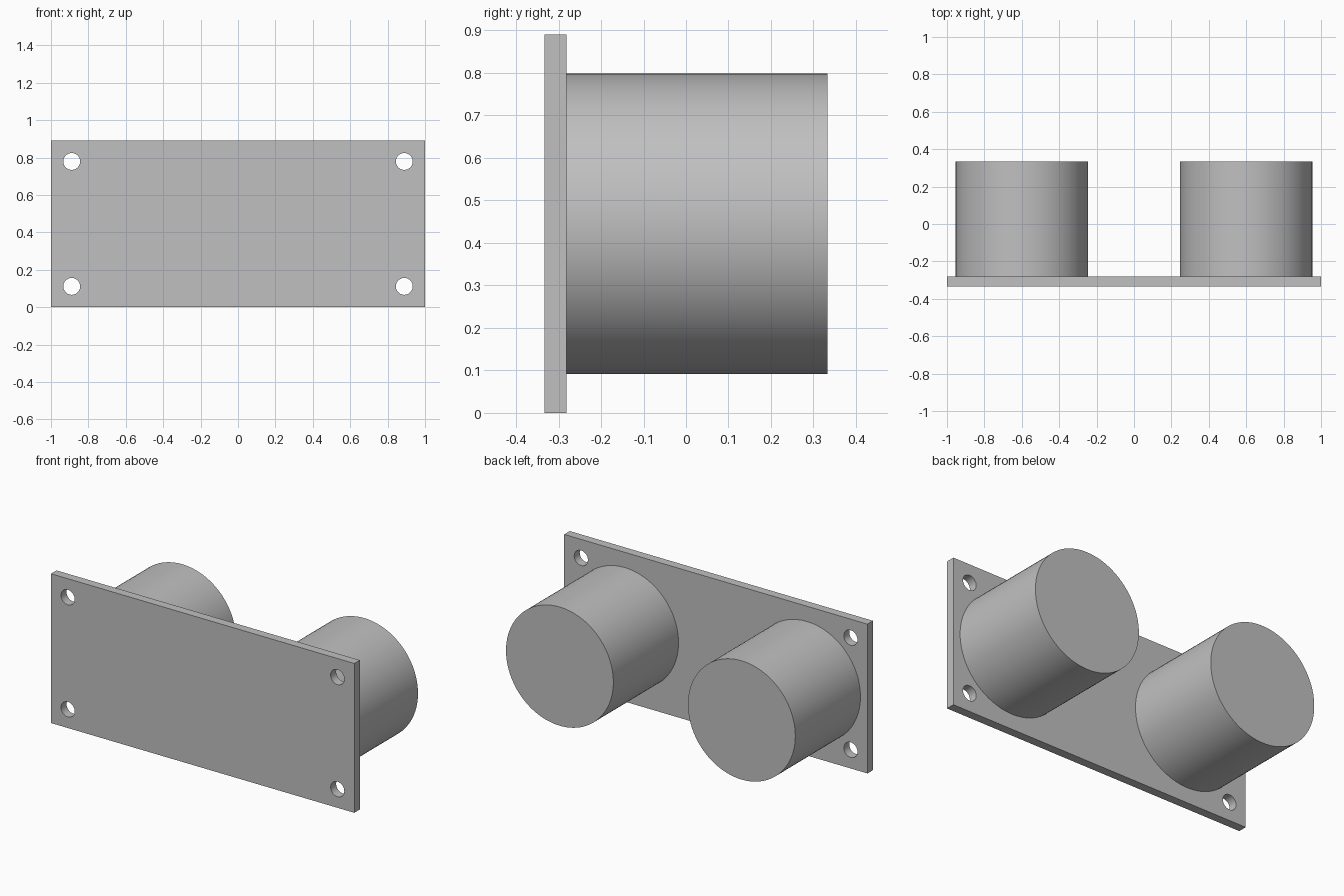
import bpy
import math

if "Cube" in bpy.data.objects:
    bpy.data.objects.remove(bpy.data.objects["Cube"], do_unlink=True)

# Single grey material
grey = bpy.data.materials.new("light_grey")
grey.use_nodes = True
colour = (0.527, 0.527, 0.527, 1)
grey.diffuse_color = colour
grey.node_tree.nodes["Principled BSDF"].inputs["Base Color"].default_value = colour

HEIGHT = 0.89
FRONT, PLATE_BACK, BACK = -0.333, -0.281, 0.333
MID_Z = HEIGHT / 2


def finish(obj, name):
    obj.name = name
    obj.data.materials.clear()
    obj.data.materials.append(grey)
    return obj


def rod(name, x, z, radius, y0, y1, sides):
    """Cylinder running along y from y0 to y1."""
    bpy.ops.mesh.primitive_cylinder_add(
        vertices=sides, radius=radius, depth=y1 - y0,
        location=(x, (y0 + y1) / 2, z), rotation=(math.pi / 2, 0, 0))
    return finish(bpy.context.object, name)


# Mounting plate
bpy.ops.mesh.primitive_cube_add(size=1, location=(0, (FRONT + PLATE_BACK) / 2, MID_Z))
plate = finish(bpy.context.object, "mounting_plate")
plate.scale = (2, PLATE_BACK - FRONT, HEIGHT)
bpy.ops.object.transform_apply(location=False, rotation=False, scale=True)

# Screw holes in the four corners
for side in (-1, 1):
    for level in (-1, 1):
        cutter = rod("hole_cutter", side * 0.889, MID_Z + level * 0.334, 0.045,
                     FRONT - 0.1, PLATE_BACK + 0.1, 48)
        cutter.hide_render = True
        bpy.context.view_layer.objects.active = plate
        cut = plate.modifiers.new("screw_hole", "BOOLEAN")
        cut.operation = "DIFFERENCE"
        cut.solver = "EXACT"
        cut.object = cutter
        bpy.ops.object.modifier_apply(modifier=cut.name)
        bpy.data.objects.remove(cutter, do_unlink=True)

# Two solid drums behind the plate
drums = [rod(name, x, MID_Z, 0.354, PLATE_BACK, BACK, 96)
         for name, x in (("right_drum", -0.6), ("left_drum", 0.6))]

# Smooth round walls, crisp rims
bpy.ops.object.select_all(action="DESELECT")
for obj in [plate] + drums:
    obj.select_set(True)
bpy.context.view_layer.objects.active = plate
bpy.ops.object.shade_smooth_by_angle(angle=math.radians(30))
